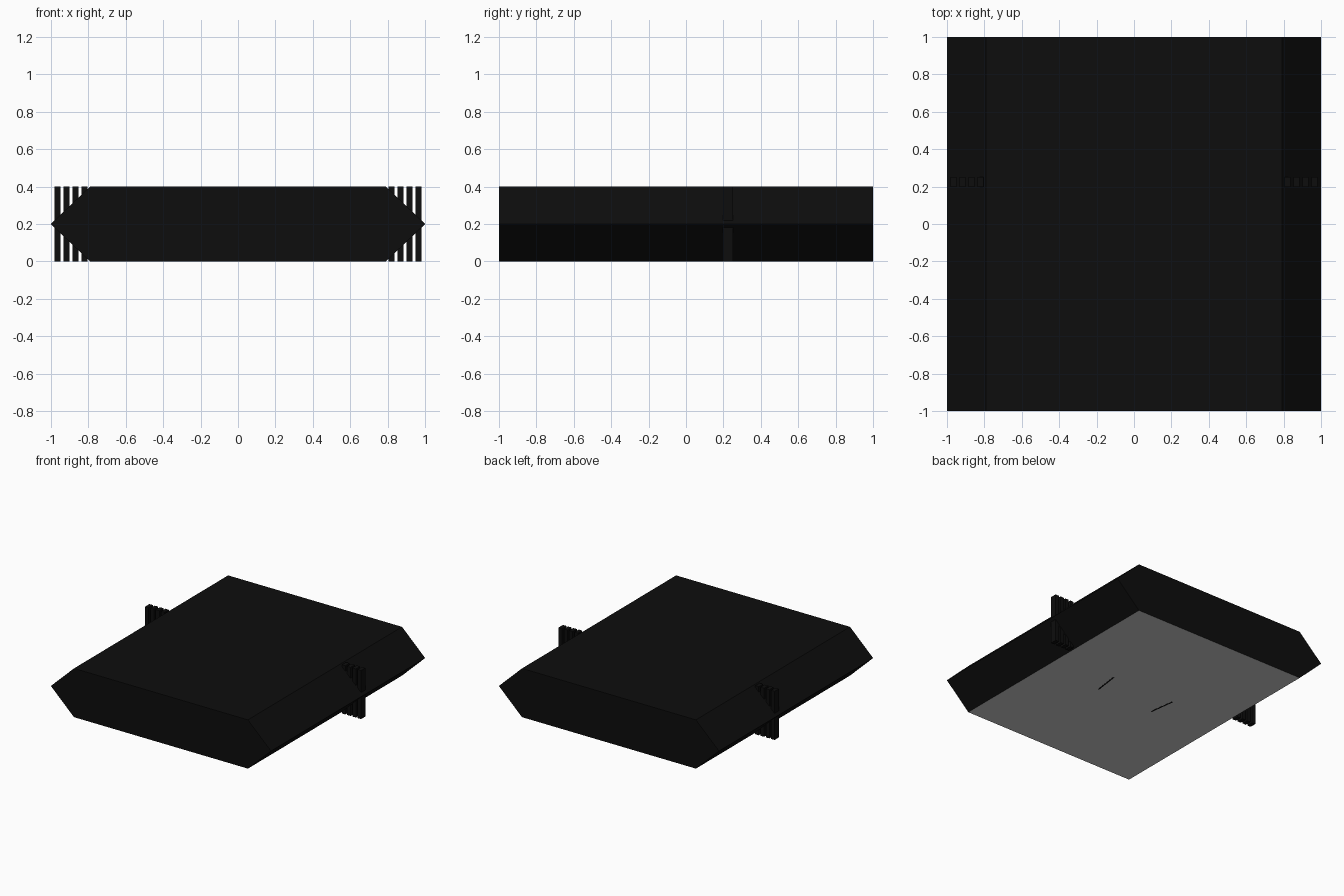
import bpy, bmesh
from math import atan2
from mathutils import Matrix

if "Cube" in bpy.data.objects:
    bpy.data.objects.remove(bpy.data.objects["Cube"])


def material(name, v):
    m = bpy.data.materials.new(name)
    m.diffuse_color = (v, v, v, 1)
    m.use_nodes = True
    m.node_tree.nodes["Principled BSDF"].inputs["Base Color"].default_value = m.diffuse_color
    return m


black = material("black", 0.004)


def make_object(name, bm, mats):
    bmesh.ops.recalc_face_normals(bm, faces=bm.faces)
    mesh = bpy.data.meshes.new(name)
    bm.to_mesh(mesh)
    bm.free()
    for m in mats:
        mesh.materials.append(m)
    obj = bpy.data.objects.new(name, mesh)
    bpy.context.collection.objects.link(obj)
    return obj


def add_box(bm, center, size, angle=0.0):
    mat = (Matrix.Translation(center) @ Matrix.Rotation(angle, 4, 'Z')
           @ Matrix.Diagonal((*size, 1)))
    bmesh.ops.create_cube(bm, size=1, matrix=mat)


# Slab body: six-sided profile extruded from front to back, grey underside
profile = [(-1, 0.2), (-0.79, 0), (0.79, 0), (1, 0.2), (0.79, 0.4), (-0.79, 0.4)]
bm = bmesh.new()
front = bm.faces.new([bm.verts.new((x, -1, z)) for x, z in profile])
ext = bmesh.ops.extrude_face_region(bm, geom=[front], use_keep_orig=True)
verts = [g for g in ext["geom"] if isinstance(g, bmesh.types.BMVert)]
bmesh.ops.translate(bm, verts=verts, vec=(0, 2, 0))
for f in bm.faces:
    f.material_index = int(all(v.co.z < 0.001 for v in f.verts))
make_object("slab_body", bm, [black, material("underside_grey", 0.8)])

# Side fins: rows of upright bars through the slab, tips showing at both sides
bm = bmesh.new()
for side in (-1, 1):
    for i in range(16):
        add_box(bm, (side * (0.965 - 0.048 * i), 0.224, 0.2), (0.032, 0.055, 0.399))
make_object("side_fins", bm, [black])

# Thin splayed strips on the underside
bm = bmesh.new()
for side in (-1, 1):
    add_box(bm, (side * 0.274, 0, 0.01), (0.012, 0.215, 0.022), -side * atan2(0.028, 0.21))
make_object("underside_strips", bm, [black])
